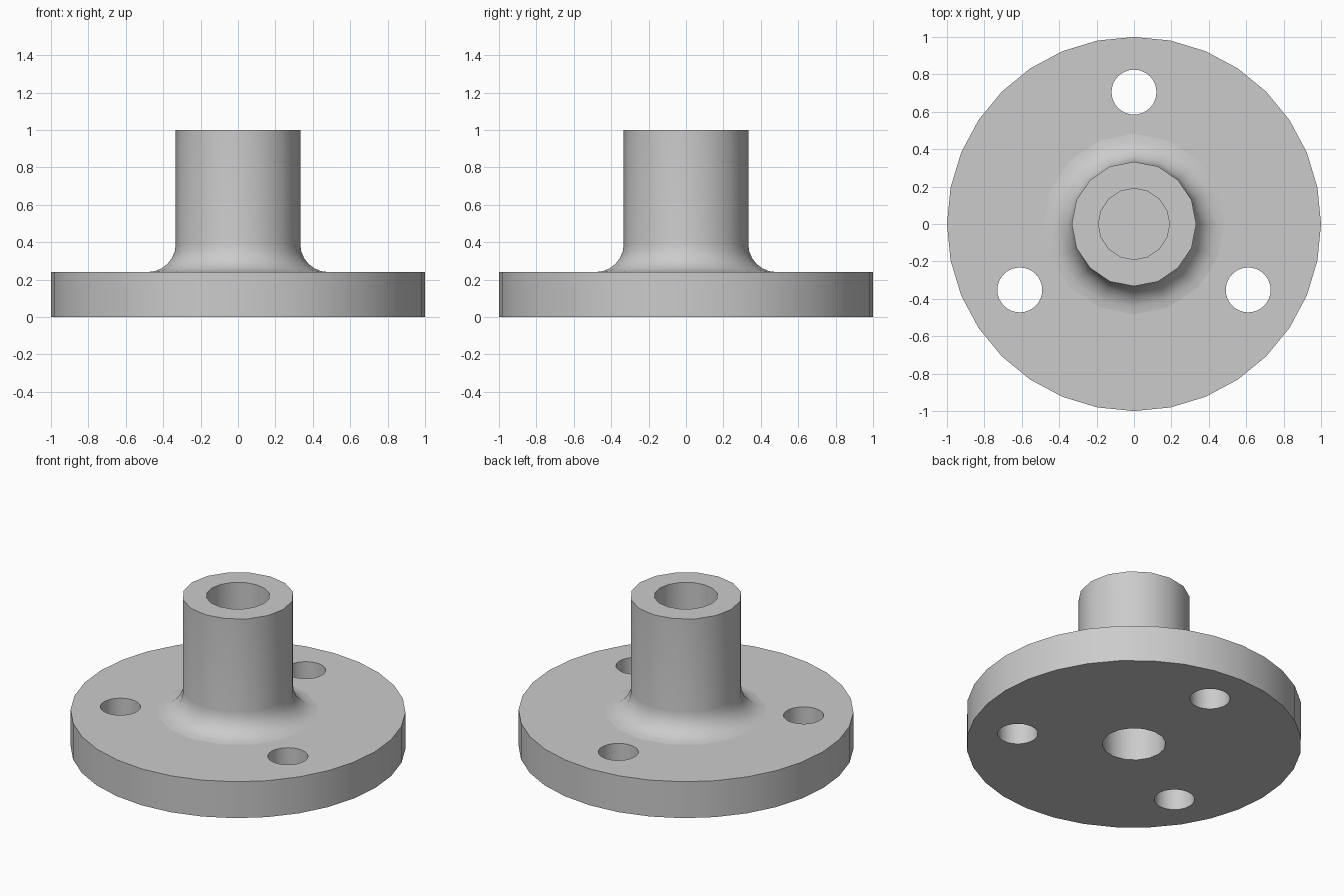
import bpy
import bmesh
from math import cos, sin, pi, radians
from mathutils import Matrix, Vector

cube = bpy.data.objects.get("Cube")
if cube:
    bpy.data.objects.remove(cube, do_unlink=True)

PLATE_TOP, HUB_TOP = 0.24, 1.0
HUB_R, BORE_R, FILLET = 0.333, 0.19, 0.15
BOLT_R, BOLT_CIRCLE = 0.12, 0.705

steel = bpy.data.materials.new("light grey steel")
steel.use_nodes = True
steel.diffuse_color = (0.6, 0.6, 0.6, 1)
steel.node_tree.nodes["Principled BSDF"].inputs["Base Color"].default_value = (0.6, 0.6, 0.6, 1)


def make_object(name, bm):
    bmesh.ops.recalc_face_normals(bm, faces=bm.faces)
    mesh = bpy.data.meshes.new(name)
    bm.to_mesh(mesh)
    bm.free()
    mesh.materials.append(steel)
    obj = bpy.data.objects.new(name, mesh)
    bpy.context.collection.objects.link(obj)
    return obj


def cylinder(name, radius, z0, z1, sides, x=0, y=0):
    bm = bmesh.new()
    bmesh.ops.create_cone(bm, cap_ends=True, segments=sides, radius1=radius, radius2=radius,
                          depth=z1 - z0, matrix=Matrix.Translation((x, y, (z0 + z1) / 2)))
    return make_object(name, bm)


def cut(target, cutter):
    cutter.hide_render = True
    mod = target.modifiers.new("cut", "BOOLEAN")
    mod.operation, mod.solver, mod.object = "DIFFERENCE", "EXACT", cutter
    bpy.context.view_layer.objects.active = target
    bpy.ops.object.modifier_apply(modifier=mod.name)
    bpy.data.objects.remove(cutter, do_unlink=True)


def shade(obj):
    # Smooth round walls, flat horizontal faces
    bpy.ops.object.select_all(action="DESELECT")
    obj.select_set(True)
    bpy.context.view_layer.objects.active = obj
    bpy.ops.object.shade_smooth_by_angle(angle=radians(35))
    for poly in obj.data.polygons:
        if abs(poly.normal.z) > 0.999:
            poly.use_smooth = False


# Round base plate with three bolt holes and a blind bore from below
plate = cylinder("base_plate", 1.0, 0, PLATE_TOP, 32)
for i in range(3):
    a = pi / 2 + i * 2 * pi / 3
    cut(plate, cylinder("bolt_hole_cutter", BOLT_R, -0.1, PLATE_TOP + 0.1, 32,
                        BOLT_CIRCLE * cos(a), BOLT_CIRCLE * sin(a)))
cut(plate, cylinder("bore_cutter", BORE_R, -0.1, PLATE_TOP - 0.01, 16))
shade(plate)

# Hollow hub with a concave fillet at its foot, revolved from a profile
profile = []
for i in range(7):
    a = i / 6 * pi / 2
    profile.append((HUB_R + FILLET * (1 - sin(a)), PLATE_TOP + FILLET * (1 - cos(a))))
profile += [(HUB_R, HUB_TOP), (BORE_R, HUB_TOP), (BORE_R, PLATE_TOP)]
bm = bmesh.new()
verts = [bm.verts.new((r, 0, z)) for r, z in profile]
edges = [bm.edges.new(pair) for pair in zip(verts, verts[1:])]
bmesh.ops.spin(bm, geom=verts + edges, cent=(0, 0, 0), axis=(0, 0, 1),
               angle=2 * pi, steps=16, use_merge=True)
bmesh.ops.remove_doubles(bm, verts=bm.verts, dist=0.0001)
hub = make_object("hub", bm)
# Make sure the open-bottomed shell faces outward
top = max(hub.data.polygons, key=lambda p: p.center.z)
if top.normal.z < 0:
    hub.data.flip_normals()
shade(hub)
